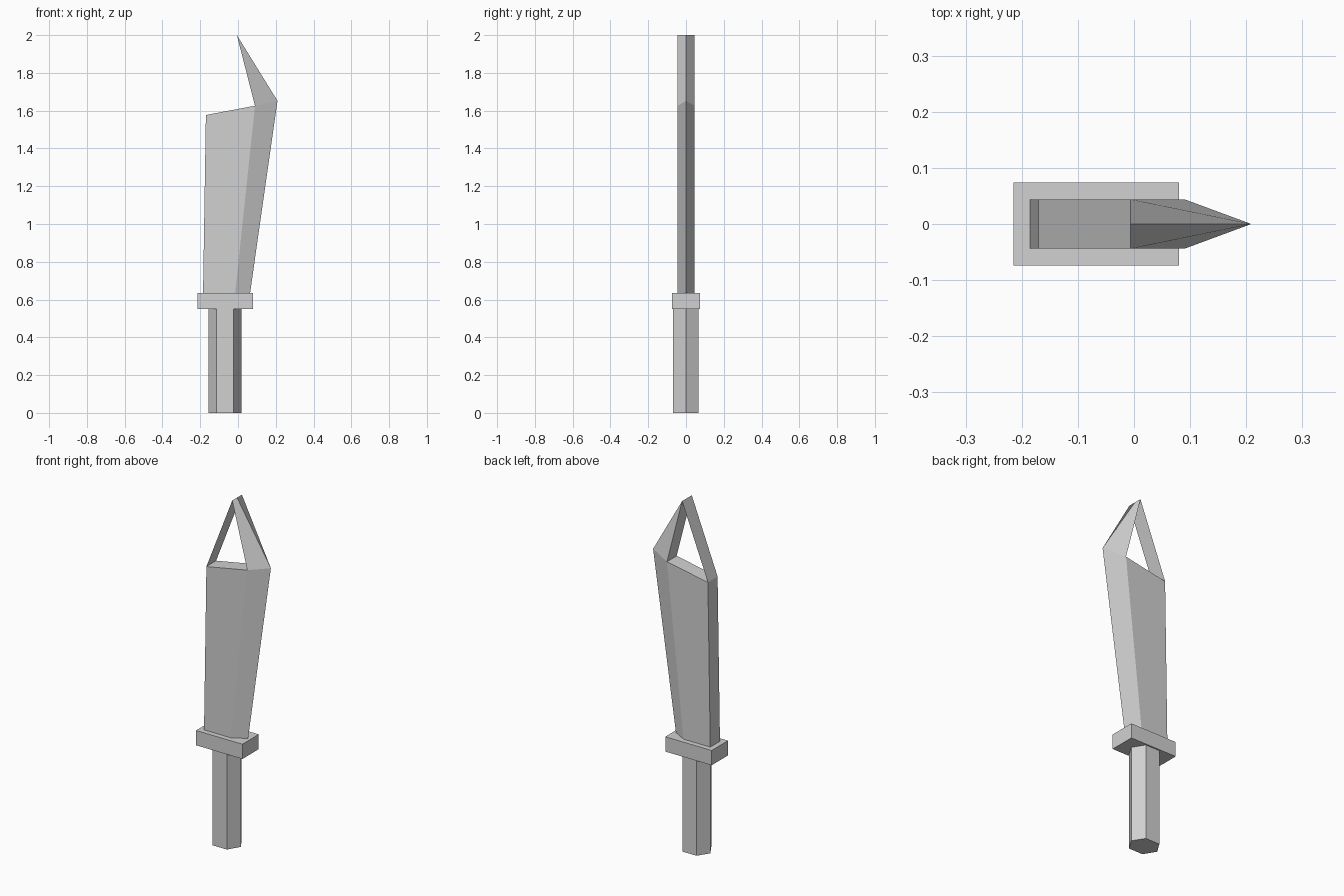
import bpy, bmesh, math

if "Cube" in bpy.data.objects:
    bpy.data.objects.remove(bpy.data.objects["Cube"])

steel = bpy.data.materials.new("light_grey")
steel.diffuse_color = (0.64, 0.64, 0.64, 1)
steel.use_nodes = True
steel.node_tree.nodes["Principled BSDF"].inputs["Base Color"].default_value = steel.diffuse_color


def make(name, verts, faces, fix=True):
    """Flat-shaded mesh object from points and faces."""
    bm = bmesh.new()
    vs = [bm.verts.new(v) for v in verts]
    for f in faces:
        bm.faces.new([vs[i] for i in f])
    if fix:
        bmesh.ops.recalc_face_normals(bm, faces=bm.faces[:])
    me = bpy.data.meshes.new(name)
    bm.to_mesh(me)
    bm.free()
    me.materials.append(steel)
    ob = bpy.data.objects.new(name, me)
    bpy.context.collection.objects.link(ob)
    return ob


def prism(name, outline, z0, z1):
    """Vertical prism over an xy outline."""
    n = len(outline)
    verts = [(x, y, z) for z in (z0, z1) for x, y in outline]
    sides = [(i, (i + 1) % n, n + (i + 1) % n, n + i) for i in range(n)]
    return make(name, verts, sides + [tuple(range(n)), tuple(range(n, 2 * n))])


# Six-sided grip
prism("grip", [(-0.155, 0), (-0.113, -0.068), (-0.023, -0.068),
               (0.018, 0), (-0.023, 0.066), (-0.113, 0.066)], 0, 0.55)

# Rectangular guard
prism("guard", [(-0.215, -0.074), (0.08, -0.074), (0.08, 0.074), (-0.215, 0.074)],
      0.55, 0.635)

# Blade: flat sides, bevelled cutting edge and a hooked point
T = 0.044
side = [(-0.185, 0.635), (-0.015, 0.635), (0.09, 1.626), (-0.17, 1.577), (-0.006, 2.0)]
verts = [(x, y, z) for y in (-T, T) for x, z in side]
verts += [(0.064, 0, 0.635), (0.209, 0, 1.652), (-0.006, 0, 2.0)]
E0, E1, TIP = 10, 11, 12
faces = []
for o in (0, 5):
    faces += [(o, o + 1, o + 2, o + 3),          # flat side
              (o + 1, E0, E1, o + 2),            # bevel
              (o + 4, TIP, E1, o + 2)]           # hook side
faces += [(0, 3, 8, 5),                          # spine
          (3, 2, 7, 8),                          # shoulder
          (2, 4, TIP, 9, 7),                     # inside of the hook
          (0, 1, E0, 6, 5)]                      # base
make("blade", verts, faces)

# Thin strip from the spine to the point, facing away from the edge
make("spine_strip",
     [(-0.17, -T, 1.577), (-0.006, -T, 2.0), (-0.006, T, 2.0), (-0.17, T, 1.577)],
     [(3, 2, 1, 0)], fix=False)
